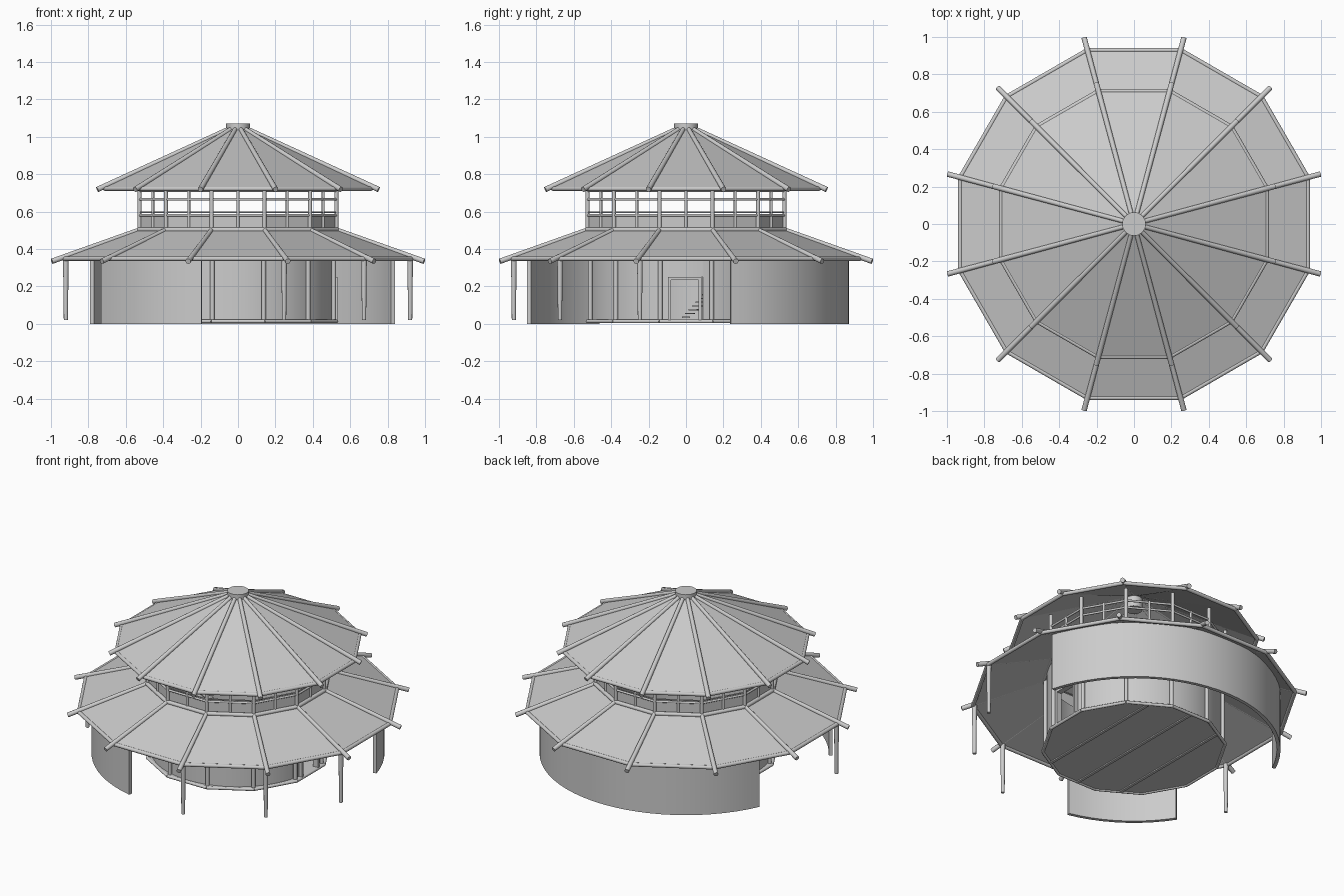
import bpy, bmesh, math
from mathutils import Vector, Matrix

if "Cube" in bpy.data.objects:
    bpy.data.objects.remove(bpy.data.objects["Cube"])

N = 12
CORNERS = [15 + 30 * k for k in range(N)]


def P(r, a, z):
    t = math.radians(a)
    return Vector((r * math.cos(t), r * math.sin(t), z))


def finish(bm, name, smooth=False):
    bmesh.ops.recalc_face_normals(bm, faces=bm.faces)
    me = bpy.data.meshes.new(name)
    bm.to_mesh(me)
    bm.free()
    ob = bpy.data.objects.new(name, me)
    bpy.context.collection.objects.link(ob)
    if smooth:
        bpy.ops.object.select_all(action='DESELECT')
        ob.select_set(True)
        bpy.context.view_layer.objects.active = ob
        bpy.ops.object.shade_smooth_by_angle(angle=math.radians(35))
    return ob


def tube(bm, a, b, r1, r2=None, seg=12):
    d = b - a
    m = Matrix.Translation((a + b) / 2) @ d.to_track_quat('Z', 'Y').to_matrix().to_4x4()
    bmesh.ops.create_cone(bm, cap_ends=True, segments=seg, radius1=r1,
                          radius2=r1 if r2 is None else r2, depth=d.length, matrix=m)


def box(bm, c, s, rot=0):
    m = (Matrix.Rotation(math.radians(rot), 4, 'Z') @ Matrix.Translation(c)
         @ Matrix.Diagonal((*s, 1)))
    bmesh.ops.create_cube(bm, size=1, matrix=m)


def arc(bm, ri, ro, a0, a1, z0, z1, step=5):
    n = max(1, round((a1 - a0) / step))
    prev = None
    for i in range(n + 1):
        a = a0 + (a1 - a0) * i / n
        cur = [bm.verts.new(P(r, a, z)) for r, z in ((ri, z0), (ro, z0), (ro, z1), (ri, z1))]
        if prev:
            for k in range(4):
                bm.faces.new((prev[k], prev[k - 1], cur[k - 1], cur[k]))
        if i in (0, n):
            bm.faces.new(cur)
        prev = cur


def ring(bm, r, z, rad):
    for a in CORNERS:
        tube(bm, P(r, a, z), P(r, a + 30, z), rad)


def roof(name, r0, z0, r1, z1, t=0.01):
    bm = bmesh.new()
    prof = ((r0, z0), (r1, z1), (r1, z1 - t), (r0, z0 - t))
    rows = [[bm.verts.new(P(r, a, z)) for a in CORNERS] for r, z in prof]
    for j in range(4):
        for k in range(N):
            bm.faces.new((rows[j - 1][k], rows[j - 1][k - 1], rows[j][k - 1], rows[j][k]))
    finish(bm, name)


# Two tiers of roof panels
roof("upper_roof", 0.745, 0.727, 0.04, 1.047)
roof("lower_roof", 0.97, 0.352, 0.53, 0.507)

# Rafters and eave poles
for name, r0, z0, r1, z1, re, ze in (
        ("upper", 0.778, 0.718, 0.045, 1.045, 0.735, 0.722),
        ("lower", 1.03, 0.334, 0.54, 0.505, 0.962, 0.348)):
    bm = bmesh.new()
    for a in CORNERS:
        tube(bm, P(r0, a, z0), P(r1, a, z1), 0.0145, 0.012)
    finish(bm, name + "_rafters", True)
    bm = bmesh.new()
    ring(bm, re, ze, 0.012)
    finish(bm, name + "_eave_poles", True)

# Roof hub
bm = bmesh.new()
tube(bm, Vector((0, 0, 1.03)), Vector((0, 0, 1.07)), 0.063, seg=32)
tube(bm, Vector((0, 0, 0.96)), Vector((0, 0, 1.03)), 0.05, seg=32)
finish(bm, "roof_hub", True)

# Window band: rings, mullions and sill panels
bm = bmesh.new()
ring(bm, 0.55, 0.502, 0.013)
for z in (0.58, 0.665, 0.712):
    ring(bm, 0.545, z, 0.007)
ring(bm, 0.545, 0.595, 0.004)
for a in CORNERS:
    tube(bm, P(0.545, a, 0.50), P(0.545, a, 0.79), 0.011)
    tube(bm, P(0.526, a + 15, 0.50), P(0.526, a + 15, 0.72), 0.008)
finish(bm, "clerestory_frame", True)
bm = bmesh.new()
arc(bm, 0.535, 0.543, 15, 375, 0.50, 0.578, step=30)
finish(bm, "clerestory_sill_panels")

# Inner round wall with a door opening on the right side
bm = bmesh.new()
arc(bm, 0.505, 0.52, 10, 350, 0.02, 0.50)
arc(bm, 0.505, 0.52, -10, 10, 0.25, 0.50)
finish(bm, "inner_wall", True)
bm = bmesh.new()
for a in CORNERS:
    tube(bm, P(0.53, a, 0.015), P(0.53, a, 0.50), 0.012)
finish(bm, "inner_wall_posts", True)

# Door frame
bm = bmesh.new()
for y in (-0.088, 0.076):
    box(bm, (0.515, y, 0.135), (0.035, 0.016, 0.23))
box(bm, (0.515, -0.006, 0.242), (0.035, 0.18, 0.016))
finish(bm, "door_frame")

# Stairs climbing along the inner wall
bm = bmesh.new()
for i in range(16):
    box(bm, (0.42, 0, 0.035 + i * 0.02), (0.14, 0.045, 0.006), 180 - i * 3)
finish(bm, "stair_treads")

# Floor deck with rim and joists
bm = bmesh.new()
tmp = [bm.verts.new(P(0.545, a, 0.01)) for a in CORNERS]
top = bmesh.ops.extrude_face_region(bm, geom=[bm.faces.new(tmp)])["geom"]
bmesh.ops.translate(bm, verts=[v for v in top if isinstance(v, bmesh.types.BMVert)], vec=(0, 0, 0.012))
finish(bm, "floor_deck")
bm = bmesh.new()
ring(bm, 0.545, 0.013, 0.01)
finish(bm, "floor_rim", True)
bm = bmesh.new()
for x in (-0.27, 0, 0.27):
    box(bm, (x, 0, 0.008), (0.018, 2 * math.sqrt(0.52 ** 2 - x * x), 0.01))
finish(bm, "floor_joists")

# Curved outer walls
for name, a0, a1 in (("back_wall", 16, 155), ("front_left_wall", 213, 257)):
    bm = bmesh.new()
    arc(bm, 0.85, 0.872, a0, a1, 0, 0.372)
    finish(bm, name, True)

# Tapered veranda posts
bm = bmesh.new()
for a in (-15, -45, -75, 195):
    tube(bm, P(0.953, a, 0.02), P(0.953, a, 0.35), 0.011, 0.015)
finish(bm, "veranda_posts", True)
